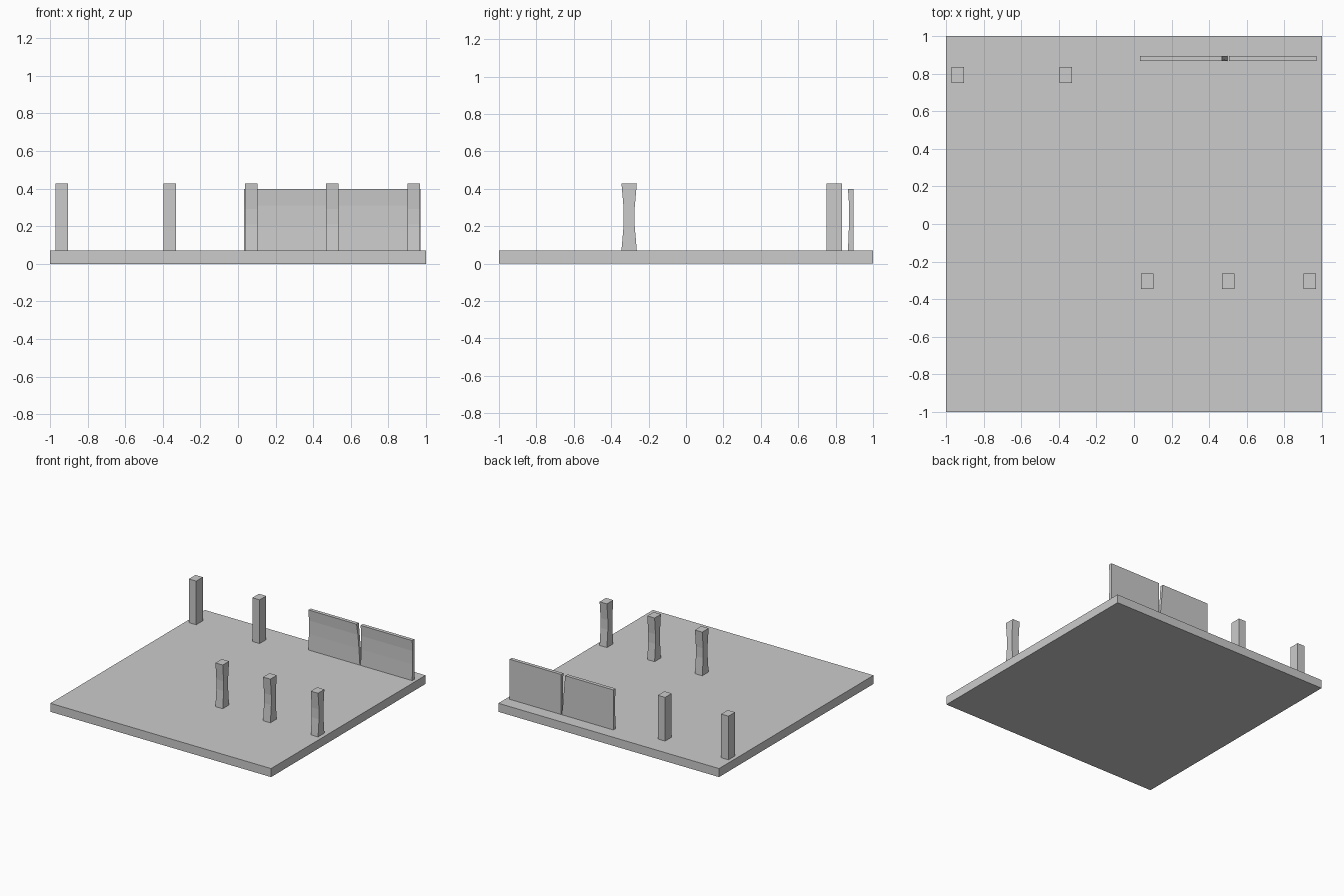
import bpy

if "Cube" in bpy.data.objects:
    bpy.data.objects.remove(bpy.data.objects["Cube"])

BASE_TOP = 0.07


def mesh_object(name, verts, faces):
    mesh = bpy.data.meshes.new(name)
    mesh.from_pydata(verts, [], faces)
    obj = bpy.data.objects.new(name, mesh)
    bpy.context.collection.objects.link(obj)
    return obj


def stacked_block(name, rings):
    """Block from stacked rectangles: (z, x0, x1, y0, y1)."""
    verts, faces = [], [(3, 2, 1, 0)]
    for z, x0, x1, y0, y1 in rings:
        verts += [(x0, y0, z), (x1, y0, z), (x1, y1, z), (x0, y1, z)]
    for r in range(len(rings) - 1):
        a = r * 4
        for i in range(4):
            j = (i + 1) % 4
            faces.append((a + i, a + j, a + 4 + j, a + 4 + i))
    n = len(verts)
    faces.append((n - 4, n - 3, n - 2, n - 1))
    return mesh_object(name, verts, faces)


# Square ground slab
stacked_block("base_slab", [(0, -1, 1, -1, 1), (BASE_TOP, -1, 1, -1, 1)])

# Straight posts at the back
for i, x in enumerate((-0.937, -0.362)):
    box = (x - 0.033, x + 0.033, 0.75, 0.835)
    stacked_block(f"back_post_{i + 1}", [(BASE_TOP, *box), (0.428, *box)])

# Front posts, pinched front and back at mid height
PINCH = ((BASE_TOP, 0), (0.21, 0.012), (0.29, 0.012), (0.428, 0))
for i, x in enumerate((0.07, 0.502, 0.934)):
    stacked_block(f"front_post_{i + 1}", [
        (z, x - 0.033, x + 0.033, -0.345 + d, -0.263 - d) for z, d in PINCH])

# Wall panels with a slightly hollow front; the left one has a slanted end
HOLLOW = ((BASE_TOP, 0), (0.2, 0.005), (0.31, 0.006), (0.398, 0))
for name, x0, x1, slant in (("left_wall_panel", 0.032, 0.498, 0.03),
                            ("right_wall_panel", 0.505, 0.972, 0)):
    stacked_block(name, [
        (z, x0, x1 - slant * (z - BASE_TOP) / (0.398 - BASE_TOP), 0.866 + d, 0.895)
        for z, d in HOLLOW])
